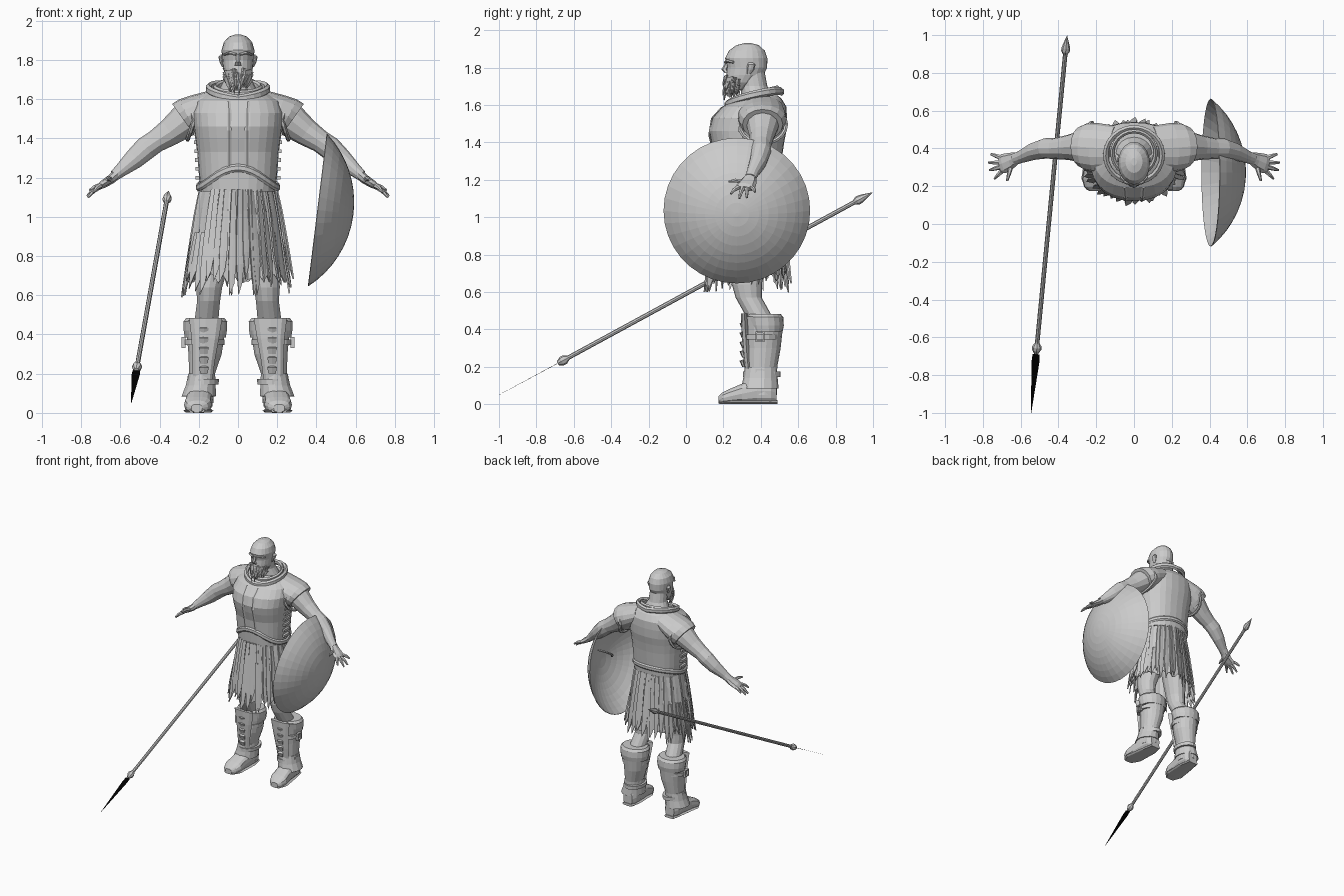
import bpy, bmesh, math, random
from mathutils import Vector
from math import sin, cos, pi, tau

random.seed(7)
if "Cube" in bpy.data.objects:
    bpy.data.objects.remove(bpy.data.objects["Cube"], do_unlink=True)
X, Y, Z = Vector((1, 0, 0)), Vector((0, 1, 0)), Vector((0, 0, 1))


def material(name, value):
    mat = bpy.data.materials.new(name)
    mat.use_nodes = True
    colour = (value, value, value, 1)
    mat.diffuse_color = colour
    mat.node_tree.nodes["Principled BSDF"].inputs["Base Color"].default_value = colour
    return mat


GREY = material("light grey", 0.6)
BLACK = material("black", 0.0)


def part(name, bm, mirror=False, thick=0, mat=GREY):
    """Turn a bmesh into a named object, optionally mirrored across x."""
    bmesh.ops.recalc_face_normals(bm, faces=bm.faces)
    mesh = bpy.data.meshes.new(name)
    bm.to_mesh(mesh)
    bm.free()
    mesh.materials.append(mat)
    obj = bpy.data.objects.new(name, mesh)
    bpy.context.collection.objects.link(obj)
    if thick:
        obj.modifiers.new("thickness", "SOLIDIFY").thickness = thick
    if mirror:
        obj.modifiers.new("mirror", "MIRROR").use_mirror_merge = False
    return obj


def sweep(bm, rows, sides=12, ref=Y, axis=None, power=1, closed=False, caps=True):
    """Skin rings given as (x, y, z, radius along ref, radius across)."""
    pts, rings, n = [Vector(r[:3]) for r in rows], [], len(rows)
    for i, row in enumerate(rows):
        if closed:
            t = pts[(i + 1) % n] - pts[i - 1]
        else:
            t = pts[min(i + 1, n - 1)] - pts[max(i - 1, 0)]
        t = (axis or t).normalized()
        u = (ref - t * ref.dot(t)).normalized()
        v = t.cross(u)
        ring = []
        for k in range(sides):
            c, s = cos(tau * k / sides), sin(tau * k / sides)
            c, s = (math.copysign(abs(w) ** power, w) for w in (c, s))
            ring.append(bm.verts.new(pts[i] + u * row[3] * c + v * row[4] * s))
        rings.append(ring)
    for i in range(n if closed else n - 1):
        a, b = rings[i], rings[(i + 1) % n]
        for k in range(sides):
            j = (k + 1) % sides
            bm.faces.new((a[k], a[j], b[j], b[k]))
    if caps and not closed:
        bm.faces.new(rings[0])
        bm.faces.new(rings[-1])


def tube(name, rows, mirror=False, thick=0, mat=GREY, **options):
    bm = bmesh.new()
    sweep(bm, rows, **options)
    return part(name, bm, mirror, thick, mat)


def box(bm, centre, size):
    for v in bmesh.ops.create_cube(bm, size=1)["verts"]:
        v.co = Vector(centre) + Vector([a * b for a, b in zip(v.co, size)])


# Head, neck and face
tube("head", [(0, .27, 1.68, .05, .04), (0, .295, 1.72, .085, .065), (0, .315, 1.76, .1, .076),
              (0, .327, 1.8, .107, .08), (0, .322, 1.85, .113, .084), (0, .325, 1.89, .096, .073),
              (0, .33, 1.92, .06, .045), (0, .33, 1.93, .02, .015)], sides=20, axis=Z)
tube("neck", [(0, .38, 1.56, .1, .13), (0, .38, 1.64, .085, .1), (0, .365, 1.7, .07, .07),
              (0, .35, 1.78, .07, .065)], sides=16, axis=Z)
tube("nose", [(0, .225, 1.83, .012, .009), (0, .205, 1.79, .016, .013), (0, .217, 1.772, .012, .02)],
     sides=6, axis=Z)
tube("brow", [(.01, .213, 1.828, .012, .008), (.04, .222, 1.836, .012, .009),
              (.068, .255, 1.828, .012, .006)], mirror=True, sides=6)
tube("ear", [(.074, .335, 1.765, .01, .008), (.084, .345, 1.79, .02, .01),
             (.088, .35, 1.815, .022, .012), (.082, .345, 1.828, .01, .006)], mirror=True, sides=8, axis=Z)

# Beard: a core and loose strands hanging from the jaw
bm = bmesh.new()
sweep(bm, [(0, .265, 1.75, .055, .07), (0, .25, 1.71, .05, .055), (0, .235, 1.67, .03, .032),
           (0, .23, 1.645, .008, .01)], sides=10, axis=Z)
for i in range(60):
    a = random.uniform(-1.5, 1.5)
    base = Vector((.072 * sin(a), .295 - .085 * cos(a), random.uniform(1.7, 1.76)))
    tip = Vector((base.x * .6, base.y - random.uniform(-.01, .02), base.z - random.uniform(.04, .08)))
    sweep(bm, [(*base, .009, .009), (*base.lerp(tip, .6), .007, .007), (*tip, .001, .001)], sides=4, axis=Z)
part("beard", bm)

# Arms and hands
tube("arm", [(.2, .41, 1.53, .09, .085), (.28, .41, 1.485, .085, .085), (.35, .405, 1.43, .066, .07),
             (.42, .4, 1.385, .056, .058), (.47, .4, 1.35, .054, .06), (.53, .385, 1.295, .046, .052),
             (.6, .355, 1.235, .033, .034), (.63, .345, 1.21, .032, .028)], mirror=True, sides=12)
bm = bmesh.new()
sweep(bm, [(.615, .35, 1.22, .03, .026), (.65, .335, 1.19, .044, .024), (.69, .32, 1.165, .052, .02),
           (.708, .315, 1.152, .048, .014)], sides=8)
fingers = [((.7, .28, 1.16), (.738, .24, 1.125)), ((.703, .303, 1.155), (.765, .285, 1.1)),
           ((.703, .325, 1.155), (.77, .325, 1.105)), ((.7, .35, 1.16), (.758, .37, 1.135)),
           ((.65, .31, 1.19), (.672, .228, 1.19))]
for root, tip in fingers:
    a, b = Vector(root), Vector(tip)
    mid = a.lerp(b, .55) + Z * .006
    sweep(bm, [(*a, .014, .014), (*mid, .011, .011), (*b, .006, .006)], sides=6, ref=X)
part("hand", bm, mirror=True)

# Sleeveless vest with shoulder caps, collar, placket and arched hem
tube("vest", [(0, .335, 1.13, .165, .19), (0, .335, 1.22, .17, .2), (0, .335, 1.33, .18, .208),
              (0, .33, 1.4, .195, .218), (0, .33, 1.46, .207, .226), (0, .34, 1.53, .2, .232),
              (0, .365, 1.59, .172, .215), (0, .39, 1.635, .12, .15), (0, .39, 1.65, .1, .11)],
     sides=28, axis=Z, power=.85)
tube("shoulder_cap", [(.1, .4, 1.585, .12, .07), (.2, .405, 1.54, .13, .088), (.25, .41, 1.515, .125, .098),
                      (.278, .41, 1.495, .108, .1)], mirror=True, sides=16)
tube("armhole_trim", [(.222 - .035 * sin(a) * (sin(a) < 0) + .035 * max(sin(a), 0), .41 + .125 * cos(a),
                       1.495 + .1 * sin(a), .012, .012) for a in [tau * k / 20 for k in range(20)]],
     mirror=True, sides=6, ref=X, closed=True)


def loop(n, rx, ry, cy, height, depth, width):
    angles = [tau * k / n for k in range(n)]
    return [(rx * cos(a), cy + ry * sin(a), height(a), depth, width) for a in angles]


tube("collar", loop(24, .15, .145, .365, lambda a: 1.635 + .035 * sin(a) + .02 * abs(cos(a)), .022, .016),
     sides=6, ref=Z, closed=True)
tube("inner_collar", loop(24, .115, .115, .375, lambda a: 1.655 + .03 * sin(a), .02, .012),
     sides=6, ref=Z, closed=True)
tube("vest_hem", loop(36, .205, .178, .335, lambda a: 1.15 + .1 * max(0, -sin(a)) ** 3 + .05 * max(0, sin(a)), .02, .01),
     sides=6, ref=Z, closed=True)
tube("placket", [(.045, .165, 1.25, .006, .012), (.045, .152, 1.33, .006, .012), (.045, .125, 1.44, .006, .012),
                 (.045, .14, 1.53, .006, .012), (.05, .195, 1.59, .006, .012)],
     mirror=True, sides=4, axis=Z, power=.4)
bm = bmesh.new()
for k in range(6):
    z = 1.2 + .045 * k
    box(bm, (.206 + .002 * k, .33, z), (.02, .07, .018))
part("side_lacing", bm, mirror=True)


# Ragged skirt: pleated lining plus overlapping torn strips
def waist(a, z, out=0):
    t = max(0, (1.16 - z) / .5) ** .75
    return Vector(((.185 + .07 * t + out) * cos(a), .335 + (.16 + .04 * t + out) * sin(a), z))


bm = bmesh.new()
previous, first = None, None
for k in range(61):
    hem, fold = random.uniform(.66, .73), random.uniform(-.014, .01)
    column = [bm.verts.new(waist(tau * k / 60, 1.16 + (hem - 1.16) * j / 4, fold * j / 4)) for j in range(5)]
    column = first if k == 60 else column
    first = first or column
    if previous:
        for j in range(4):
            bm.faces.new((previous[j], column[j], column[j + 1], previous[j + 1]))
    previous = column
part("skirt_lining", bm, thick=.006)

bm = bmesh.new()
for k in range(44):
    a = tau * k / 44 + random.uniform(-.04, .04)
    side = abs(cos(a)) > .75
    top = random.choice((1.13, .92)) if side else 1.14
    low, lift = random.uniform(.62, .72), random.uniform(.006, .022)
    rows = []
    for j in range(5):
        f = j / 4
        half = (.055 + .03 * f) * (1 if j < 4 else .45) * random.uniform(.8, 1.1)
        z = top + (low - top) * f
        rows.append([bm.verts.new(waist(a + w * half, z + .03 * w * (j == 4), lift * (f + .3) - .006 * w))
                     for w in (-1, 0, 1)])
    for r, s in zip(rows, rows[1:]):
        for i in range(2):
            bm.faces.new((r[i], r[i + 1], s[i + 1], s[i]))
part("skirt_strips", bm, thick=.008)

# Legs, boots and greaves
tube("leg", [(.1, .34, 1.05, .12, .09), (.12, .34, .8, .1, .09), (.147, .325, .64, .08, .068),
             (.15, .335, .57, .07, .06), (.16, .385, .48, .07, .062), (.17, .41, .38, .07, .065)],
     mirror=True, sides=14, axis=Z)
tube("boot", [(.19, .405, .05, .082, .066), (.185, .405, .13, .082, .064), (.183, .405, .2, .083, .067),
              (.168, .412, .3, .094, .086), (.165, .415, .4, .102, .098), (.167, .41, .47, .1, .1)],
     mirror=True, sides=18, axis=Z)
tube("boot_cuff", [(.167, .428, .385, .088, .106), (.167, .425, .42, .098, .112), (.167, .42, .465, .1, .114),
                   (.167, .42, .483, .086, .1)], mirror=True, sides=18, axis=Z)
tube("ankle_flare", [(.185, .4, .2, .086, .07), (.19, .398, .14, .092, .078), (.2, .395, .085, .1, .09)],
     mirror=True, thick=.006, sides=14, axis=Z, caps=False)
tube("foot", [(.19, .485, .06, .04, .055), (.19, .455, .07, .06, .068), (.192, .38, .072, .066, .071),
              (.2, .3, .056, .066, .055), (.205, .235, .042, .07, .041), (.208, .195, .032, .055, .031),
              (.21, .175, .024, .028, .02)], mirror=True, sides=14, ref=X, axis=Y, power=.75)
tube("sole", [(.19, .49, .011, .045, .011), (.19, .4, .011, .064, .011), (.205, .24, .011, .074, .011),
              (.21, .18, .011, .04, .011)], mirror=True, sides=8, ref=X, axis=Y, power=.6)
tube("shin_plate", [(.18, .335, .17, .018, .05), (.175, .325, .27, .02, .058), (.167, .318, .38, .022, .07),
                    (.165, .312, .485, .018, .085)], mirror=True, sides=8, axis=Z)
bm = bmesh.new()
for k in range(5):
    z = .22 + .05 * k
    sweep(bm, [(.174, .308, z - .02, .008, .022), (.174, .298, z + .012, .012, .028), (.174, .31, z + .02, .003, .01)],
          sides=6, axis=Z)
for z, width in ((.36, .099), (.16, .07)):
    sweep(bm, [(.173, .405, z - .014, .1, width + .004), (.173, .405, z + .014, .1, width + .006)], sides=16, axis=Z)
    for dy in (-.02, .02):
        box(bm, (.178 + width, .395 + dy, z), (.02, .008, .056))
        box(bm, (.178 + width, .395, z + dy * 1.2), (.02, .048, .008))
part("greave_fittings", bm, mirror=True)

# Round shield: an open dome tilted on the left forearm
centre, normal = Vector((.407, .272, 1.035)), Vector((.993, 0, -.122))
radius, rise = .392, .183
ball = (radius ** 2 + rise ** 2) / (2 * rise)
edge = math.asin(radius / ball)
dome = []
for k in range(9):
    phi = edge * (1 - k / 8) + .02 * k / 8
    dome.append((*(centre + normal * (rise - ball * (1 - cos(phi)))), ball * sin(phi), ball * sin(phi)))
tube("shield", dome, sides=36, axis=normal, caps=False, thick=.004)
tube("shield_boss", [dome[-2], dome[-1]], sides=36, axis=normal)
tube("shield_handle", [(*(centre + normal * (.14 - .05 * sin(pi * k / 6)) + Y * (.03 * k - .09) + Z * .02 * k),
                        .009, .009) for k in range(7)], sides=6, ref=X)

# Spear lying diagonally at the right-hand side
butt, knob, tip = Vector((-.363, .91, 1.085)), Vector((-.515, -.655, .235)), Vector((-.545, -1, .05))
along = (knob - butt).normalized()


def shaft(name, base, stations, **options):
    tube(name, [(*(base + along * d), r, r) for d, r in stations], ref=X, axis=along, **options)


shaft("spear_shaft", butt, [(0, .012), ((knob - butt).length, .012)], sides=8)
shaft("spear_collar", knob, [(-.03, .012), (-.008, .025), (.01, .025), (.035, .012)], sides=8)
shaft("spear_butt", butt, [(-.1, .001), (-.03, .022), (-.008, .024), (.015, .012)], sides=8)
base = knob.lerp(tip, .1)
tube("spear_blade", [(*base, .019, .001), (*base.lerp(tip, .12), .021, .001), (*tip, .001, .0005)],
     sides=4, ref=X, mat=BLACK)
